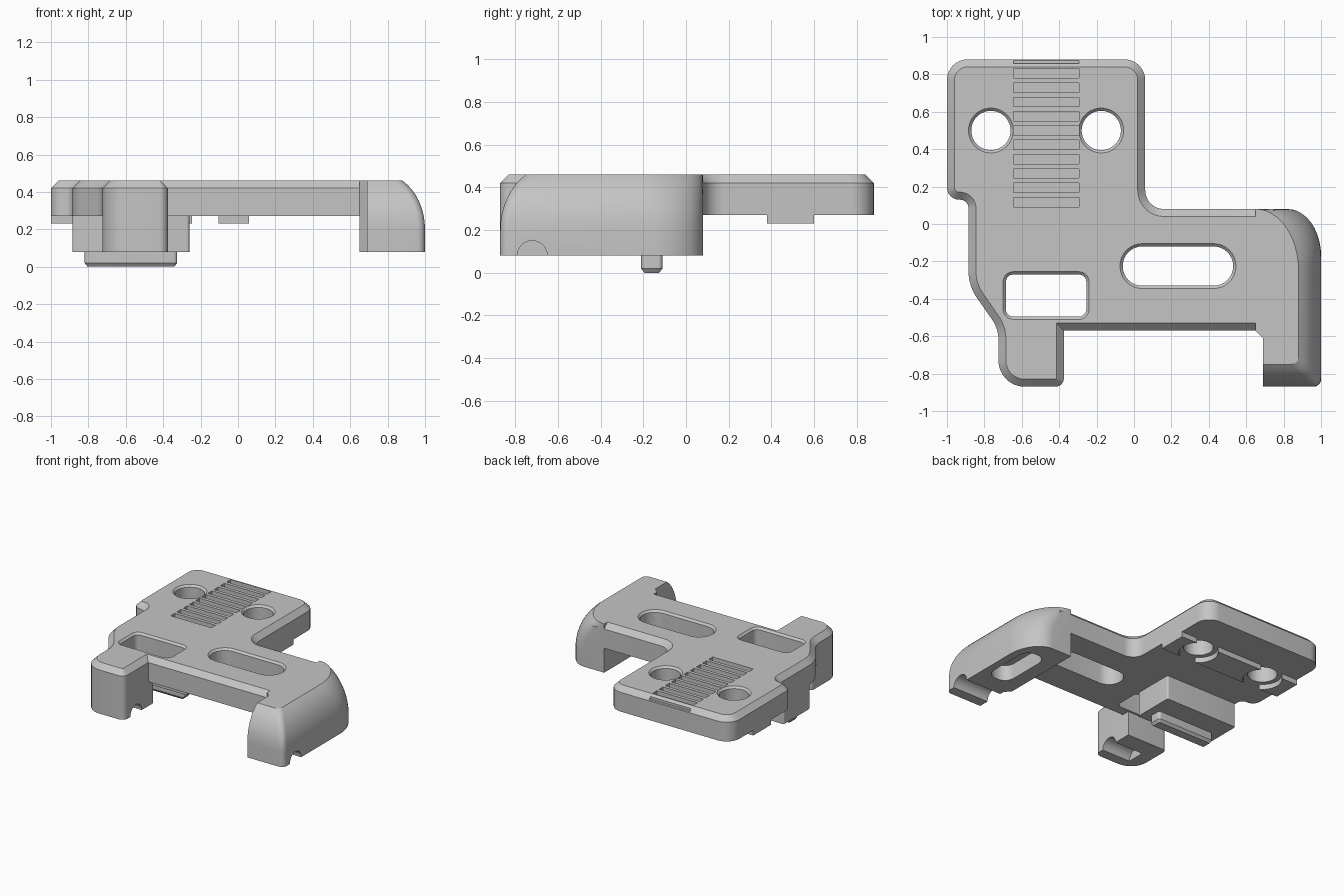
import bpy, bmesh
from math import cos, sin, pi, radians
from mathutils import Vector

cube = bpy.data.objects.get("Cube")
if cube:
    bpy.data.objects.remove(cube, do_unlink=True)

grey = bpy.data.materials.new("plain grey")
grey.use_nodes = True
GREY = (0.56, 0.56, 0.56, 1)
grey.diffuse_color = GREY
grey.node_tree.nodes["Principled BSDF"].inputs["Base Color"].default_value = GREY


def rounded(corners, steps=8):
    """Closed outline from (x, y, radius) corners."""
    out = []
    for i, (x, y, r) in enumerate(corners):
        p = Vector((x, y))
        if r == 0:
            out.append(p)
            continue
        a = (Vector(corners[i - 1][:2]) - p).normalized()
        b = (Vector(corners[(i + 1) % len(corners)][:2]) - p).normalized()
        half = a.angle(b) / 2
        centre = p + (a + b).normalized() * (r / sin(half))
        t = r * cos(half) / sin(half)
        start, end = p + a * t - centre, p + b * t - centre
        turn = pi - 2 * half
        for k in range(steps + 1):
            f = k / steps
            out.append(centre + (start * sin((1 - f) * turn) + end * sin(f * turn)) / sin(turn))
    return out


def inset(pts, d):
    """Move a counter-clockwise outline inwards by d."""
    out = []
    for i, p in enumerate(pts):
        a = (p - pts[i - 1]).normalized()
        b = (pts[(i + 1) % len(pts)] - p).normalized()
        na, nb = Vector((-a.y, a.x)), Vector((-b.y, b.x))
        out.append(p + (na + nb) * (d / max(0.3, 1 + na.dot(nb))))
    return out


def loft(name, rings):
    """Solid from a list of (z, outline) rings with equal point counts."""
    bm = bmesh.new()
    loops = [[bm.verts.new((p[0], p[1], z)) for p in pts] for z, pts in rings]
    n = len(loops[0])
    for low, high in zip(loops, loops[1:]):
        for i in range(n):
            j = (i + 1) % n
            bm.faces.new((low[i], low[j], high[j], high[i]))
    bm.faces.new(loops[0][::-1])
    bm.faces.new(loops[-1])
    bmesh.ops.recalc_face_normals(bm, faces=bm.faces)
    mesh = bpy.data.meshes.new(name)
    bm.to_mesh(mesh)
    bm.free()
    mesh.materials.append(grey)
    ob = bpy.data.objects.new(name, mesh)
    bpy.context.collection.objects.link(ob)
    return ob


def prism(name, pts, levels):
    return loft(name, [(z, inset(pts, d)) for z, d in levels])


def rect(x0, x1, y0, y1, r=0):
    return rounded([(x0, y0, r), (x1, y0, r), (x1, y1, r), (x0, y1, r)])


def circle(x, y, r, n=40):
    return [Vector((x + r * cos(2 * pi * k / n), y + r * sin(2 * pi * k / n))) for k in range(n)]


def activate(ob):
    bpy.ops.object.select_all(action='DESELECT')
    ob.select_set(True)
    bpy.context.view_layer.objects.active = ob


def cut(ob, cutter):
    mod = ob.modifiers.new("cut", 'BOOLEAN')
    mod.operation = 'DIFFERENCE'
    mod.solver = 'EXACT'
    mod.object = cutter
    activate(ob)
    bpy.ops.object.modifier_apply(modifier=mod.name)
    bpy.data.objects.remove(cutter, do_unlink=True)


# Main plate with a chamfered top rim
outline = rounded([
    (-1, 0.88, 0.11), (-1, 0.13, 0.065), (-0.885, 0.13, 0.045), (-0.885, -0.33, 0.25),
    (-0.725, -0.56, 0.18), (-0.725, -0.87, 0.14), (-0.375, -0.87, 0.045), (-0.375, -0.57, 0),
    (0.75, -0.57, 0), (0.75, 0.08, 0), (0.06, 0.08, 0.1), (0.06, 0.88, 0.11)])
plate = prism("main_plate", outline, [(0.27, 0), (0.42, 0), (0.46, 0.04)])

# Openings through the plate, each with a chamfered lip
HOLES = (-0.765, -0.175)
openings = [circle(x, 0.5, 0.105) for x in HOLES]
openings += [rect(-0.06, 0.53, -0.33, -0.12, 0.104), rect(-0.685, -0.255, -0.495, -0.27, 0.04)]
for pts in openings:
    cut(plate, prism("opening_cutter", pts, [(0.1, 0), (0.445, 0), (0.475, -0.03)]))

# Row of grip grooves, the last one open at the back edge
for k in range(11):
    y = 0.092 + k * 0.0765
    y1 = y + 0.05 if k < 10 else 1
    cut(plate, prism("groove_cutter", rect(-0.645, -0.295, y, y1), [(0.425, 0), (0.6, 0)]))


# Curved side wall and foot on the left end
def wall_outline(d, t):
    rx, ry = 0.18 + 0.05 * t, 0.25 + 0.08 * t
    right, front, back = 1 - d, -0.87 + d, 0.08
    pts = [(0.65, back), (0.65, -0.57), (0.69, -0.61), (0.69, front)]
    pts += [(right - 0.04 + 0.04 * sin(a), front + 0.04 - 0.04 * cos(a))
            for a in (k * pi / 12 for k in range(7))]
    corner = [(right - rx + rx * cos(a), back - ry + ry * sin(a))
              for a in (k * pi / 24 for k in range(13))]
    corner[-1] = (max(corner[-1][0], 0.652), back)
    return pts + corner


rings = [(0.08, wall_outline(0, 0))]
for k in range(9):
    a = radians(60) * k / 8
    rings.append((0.2 + 0.26 * sin(a) / sin(radians(60)), wall_outline(0.24 * (1 - cos(a)), k / 8)))
wall = loft("left_side_wall", rings)
cut(wall, prism("pocket_cutter", rect(0.76, 0.94, -0.5, -0.06, 0.08), [(0, 0), (0.2, 0)]))


def rod_cutter(x0, x1):
    ob = prism("rod_cutter", circle(0, 0, 0.07), [(x0, 0), (x1, 0)])
    ob.rotation_euler = (pi / 2, 0, pi / 2)
    ob.location = (0, -0.72, 0.08)
    return ob


cut(wall, rod_cutter(0.5, 1.2))

# Short leg on the right, with a matching rod notch
leg = prism("right_leg", rounded([
    (-0.725, -0.87, 0.14), (-0.375, -0.87, 0.045), (-0.375, -0.51, 0), (-0.725, -0.51, 0.03)]),
    [(0.08, 0), (0.29, 0)])
cut(leg, rod_cutter(-0.62, -0.2))

# Lower block and its locating rail
block = prism("lower_block", rect(-0.885, -0.26, -0.265, 0.06, 0.015), [(0.08, 0), (0.29, 0)])
rail = prism("locating_rail", rect(-0.82, -0.325, -0.21, -0.11, 0.02),
             [(0, 0.016), (0.02, 0), (0.1, 0)])

# Thin pads under the plate, relieved around the round holes
pads = prism("bottom_pads", rect(-1, 0.06, 0.38, 0.6), [(0.23, 0), (0.275, 0)])
for x in HOLES:
    cut(pads, prism("relief_cutter", circle(x, 0.5, 0.14), [(0.1, 0), (0.4, 0)]))

for ob in (plate, wall, leg, block, rail, pads):
    activate(ob)
    bpy.ops.object.shade_smooth_by_angle(angle=radians(25))
